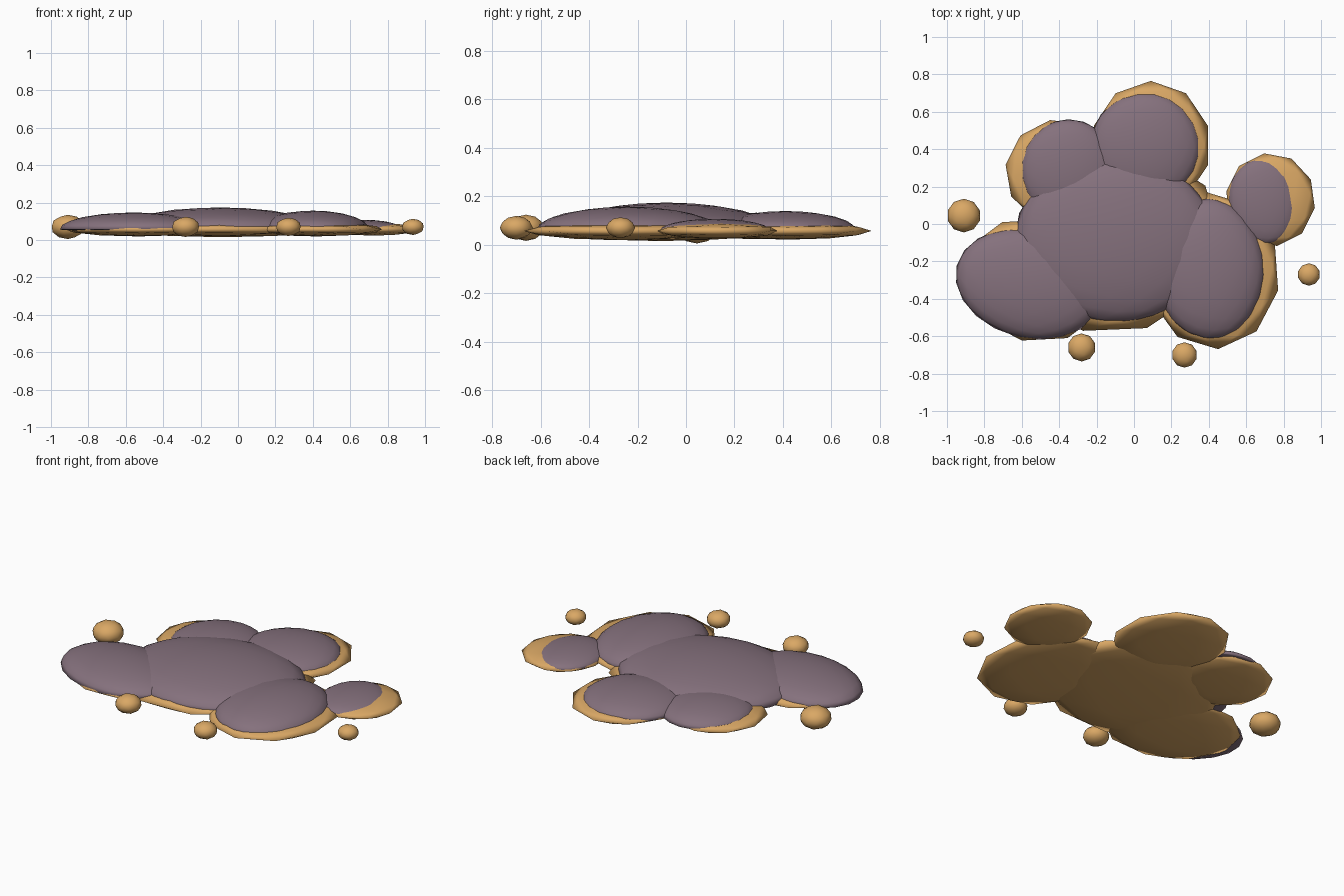
import bpy, bmesh
from math import radians
from mathutils import Matrix

cube = bpy.data.objects.get("Cube")
if cube:
    bpy.data.objects.remove(cube, do_unlink=True)


def material(name, colour):
    mat = bpy.data.materials.new(name)
    mat.use_nodes = True
    mat.diffuse_color = (*colour, 1)
    mat.node_tree.nodes["Principled BSDF"].inputs["Base Color"].default_value = (*colour, 1)
    return mat


TAN = material("tan", (0.70, 0.39, 0.13))
MAUVE = material("dusky mauve", (0.235, 0.165, 0.205))


def blob(name, mat, centre, radii, turn=0, detail=2, underside=1.0):
    """Squashed ball; underside flattens its lower half into a dome."""
    bm = bmesh.new()
    bmesh.ops.create_icosphere(bm, subdivisions=detail, radius=1)
    for v in bm.verts:
        if v.co.z < 0:
            v.co.z *= underside
    bm.transform(Matrix.Rotation(radians(turn), 4, "Z") @ Matrix.Diagonal((*radii, 1)))
    for f in bm.faces:
        f.smooth = True
    mesh = bpy.data.meshes.new(name)
    bm.to_mesh(mesh)
    bm.free()
    mesh.materials.append(mat)
    obj = bpy.data.objects.new(name, mesh)
    obj.location = centre
    bpy.context.collection.objects.link(obj)


# Thin sharp-rimmed lower lobes: x, y, x radius, y radius, half height, turn
RIMS = {
    "centre": (-0.08, -0.10, 0.56, 0.48, 0.042, 18),
    "back": (0.09, 0.42, 0.32, 0.345, 0.036, 0),
    "back_right": (-0.40, 0.28, 0.29, 0.28, 0.034, 10),
    "front_right": (-0.53, -0.30, 0.40, 0.33, 0.038, -12),
    "front_left": (0.42, -0.25, 0.36, 0.42, 0.038, 4),
    "far_left": (0.73, 0.13, 0.24, 0.25, 0.034, 8),
}
for part, (x, y, rx, ry, h, turn) in RIMS.items():
    blob(part + "_lower_lobe", TAN, (x, y, 0.057), (rx, ry, h), turn)

# Domed upper lobes: x, y, x radius, y radius, height, turn
DOMES = {
    "centre": (-0.10, -0.08, 0.54, 0.45, 0.117, 0),
    "back": (0.06, 0.41, 0.295, 0.295, 0.082, 0),
    "back_right": (-0.35, 0.29, 0.26, 0.27, 0.075, 0),
    "front_right": (-0.56, -0.32, 0.40, 0.29, 0.090, -14),
    "front_left": (0.40, -0.24, 0.30, 0.38, 0.100, 4),
    "far_left": (0.69, 0.12, 0.185, 0.23, 0.050, 8),
}
for part, (x, y, rx, ry, h, turn) in DOMES.items():
    blob(part + "_upper_lobe", MAUVE, (x, y, 0.057), (rx, ry, h), turn, 3, 0.12)

# Loose droplets around the edge: x, y, radius
for i, (x, y, r) in enumerate([(-0.91, 0.045, 0.09), (-0.28, -0.66, 0.075),
                               (0.27, -0.70, 0.068), (0.935, -0.27, 0.06)]):
    blob(f"droplet_{i + 1}", TAN, (x, y, 0.07), (r, r, r * 0.72))
